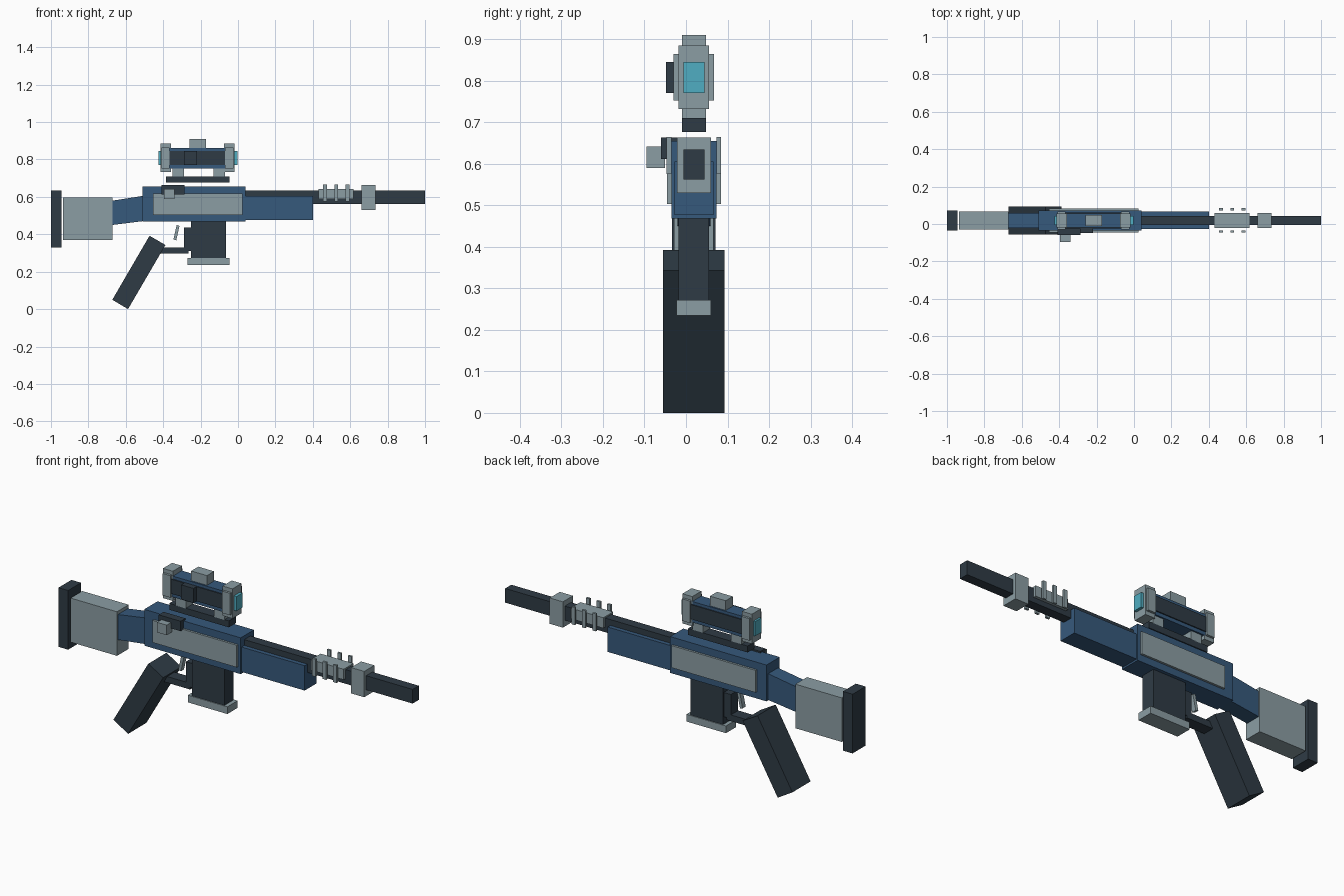
import bpy

default = bpy.data.objects.get("Cube")
if default:
    bpy.data.objects.remove(default, do_unlink=True)

MID = 0.019  # lateral centre plane


def material(name, color):
    mat = bpy.data.materials.new(name)
    mat.use_nodes = True
    mat.diffuse_color = (*color, 1)
    mat.node_tree.nodes["Principled BSDF"].inputs["Base Color"].default_value = (*color, 1)
    return mat


dark = material("dark slate", (0.028, 0.044, 0.06))
grey = material("light grey", (0.26, 0.34, 0.37))
blue = material("steel blue", (0.037, 0.1, 0.2))
cyan = material("lens cyan", (0.08, 0.42, 0.54))


def prism(name, mat, profile, width, y=MID):
    """Extrude a side profile of (x, z) points across the width."""
    n = len(profile)
    verts = [(px, y + s * width / 2, pz) for s in (-1, 1) for px, pz in profile]
    faces = [tuple(range(n)), tuple(reversed(range(n, n + n)))]
    faces += [(i, i + n, (i + 1) % n + n, (i + 1) % n) for i in range(n)]
    mesh = bpy.data.meshes.new(name)
    mesh.from_pydata(verts, [], faces)
    mesh.materials.append(mat)
    mesh.update()
    obj = bpy.data.objects.new(name, mesh)
    bpy.context.collection.objects.link(obj)
    return obj


def box(name, mat, x, z, width, y=MID):
    corners = [(x[0], z[0]), (x[1], z[0]), (x[1], z[1]), (x[0], z[1])]
    return prism(name, mat, corners, width, y)


# Stock
box("butt_pad", dark, x=(-1, -.945), z=(.33, .635), width=.105)
box("stock", grey, x=(-.935, -.67), z=(.37, .597), width=.095)
prism("stock_neck", blue, [(-.67, .45), (-.51, .47), (-.51, .605), (-.67, .58)], width=.08)

# Receiver with side plates
box("receiver", blue, x=(-.51, .04), z=(.468, .655), width=.108)
box("receiver_side_plates", grey, x=(-.455, .025), z=(.503, .617), width=.13)
box("bolt_base", dark, x=(-.41, -.285), z=(.612, .663), width=.04, y=-.04)
box("bolt_knob", grey, x=(-.395, -.34), z=(.59, .642), width=.045, y=-.073)

# Barrel group
box("handguard", blue, x=(.04, .4), z=(.477, .605), width=.094)
box("barrel", dark, x=(.03, 1), z=(.562, .635), width=.05)
box("muzzle_brake", grey, x=(.43, .617), z=(.588, .642), width=.08)
box("muzzle_collar", grey, x=(.66, .735), z=(.53, .663), width=.082)
for i in range(3):
    for side, offset in (("right", -.06), ("left", .06)):
        px = .455 + i * .06
        box(f"{side}_brake_fin_{i}", grey, x=(px, px + .02), z=(.575, .665),
            width=.011, y=MID + offset)

# Grip, trigger and magazine
prism("grip", dark, [(-.672, .05), (-.588, 0), (-.388, .343), (-.473, .392)], width=.148)
box("trigger_guard_bar", dark, x=(-.42, -.265), z=(.298, .33), width=.06)
box("trigger_guard_post", dark, x=(-.29, -.25), z=(.31, .435), width=.06)
prism("trigger", grey, [(-.345, .372), (-.33, .368), (-.313, .445), (-.328, .45)], width=.025)
box("magazine", dark, x=(-.25, -.065), z=(.265, .47), width=.074)
box("magazine_base", grey, x=(-.27, -.045), z=(.235, .272), width=.083)

# Scope
box("scope_rail", dark, x=(-.385, -.045), z=(.677, .71), width=.058)
box("scope_tube", blue, x=(-.39, -.045), z=(.752, .86), width=.074)
box("scope_side_panels", dark, x=(-.37, -.07), z=(.77, .845), width=.085)
box("scope_side_knob", dark, x=(-.29, -.22), z=(.77, .845), width=.03, y=-.033)
box("scope_turret", grey, x=(-.26, -.17), z=(.85, .91), width=.058)
for end, px, leg, lens in (("rear", -.387, -.32, -.417), ("front", -.047, -.1, -.012)):
    box(f"{end}_scope_collar", grey, x=(px - .022, px + .022), z=(.752, .865), width=.098)
    box(f"{end}_scope_collar_core", grey, x=(px - .028, px + .028), z=(.732, .885), width=.074)
    box(f"{end}_scope_mount", grey, x=(leg - .03, leg + .03), z=(.708, .768), width=.058)
    box(f"{end}_lens", cyan, x=(lens - .008, lens + .008), z=(.77, .845), width=.05)
